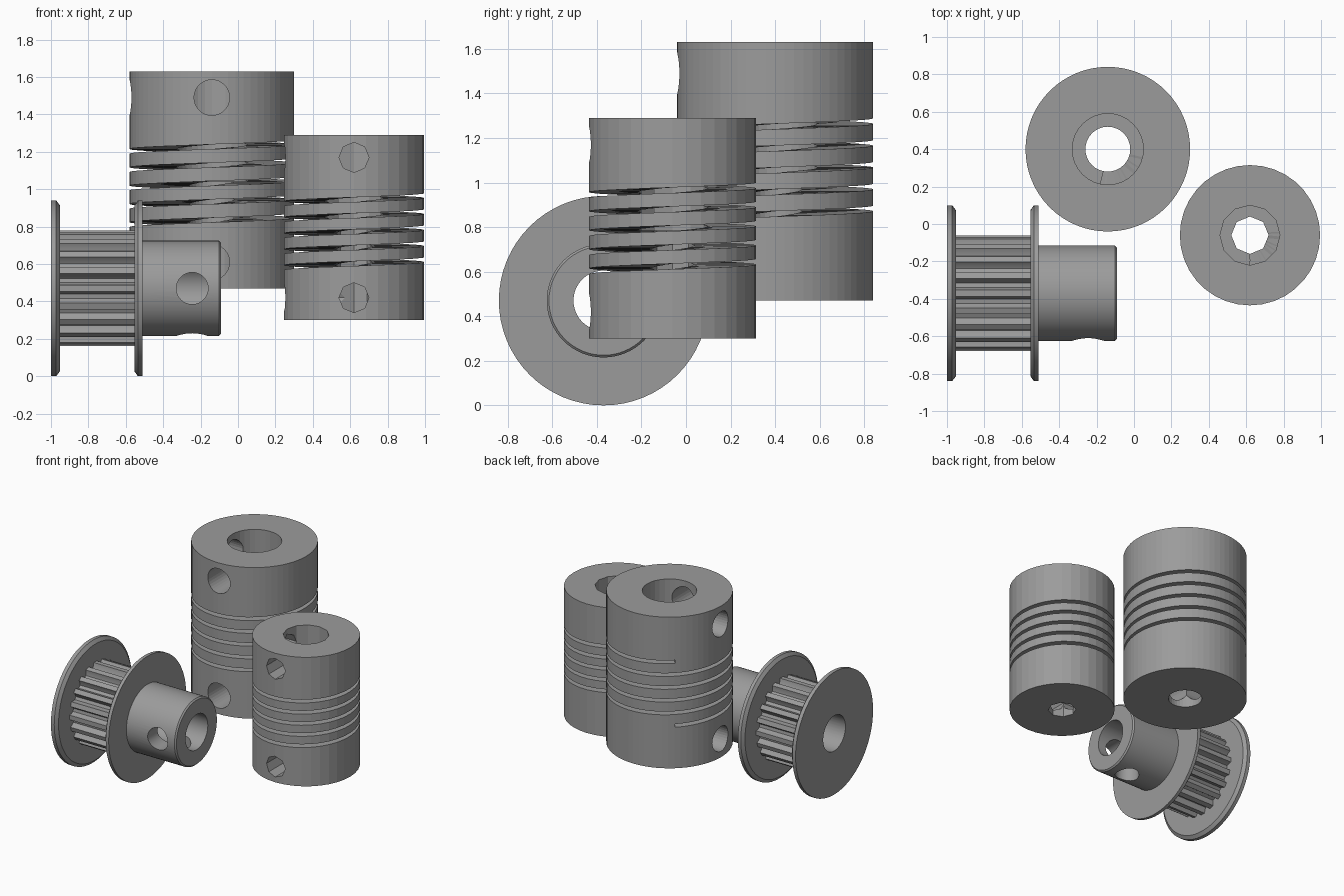
import bpy, bmesh, math
from mathutils import Vector, Matrix

if "Cube" in bpy.data.objects:
    bpy.data.objects.remove(bpy.data.objects["Cube"])

TAU = 2 * math.pi
metal = bpy.data.materials.new("grey_metal")
metal.diffuse_color = (0.33, 0.33, 0.33, 1)
metal.use_nodes = True
metal.node_tree.nodes["Principled BSDF"].inputs["Base Color"].default_value = metal.diffuse_color


def make_object(name, bm):
    bmesh.ops.recalc_face_normals(bm, faces=bm.faces)
    mesh = bpy.data.meshes.new(name)
    bm.to_mesh(mesh)
    bm.free()
    mesh.materials.append(metal)
    obj = bpy.data.objects.new(name, mesh)
    bpy.context.collection.objects.link(obj)
    return obj


def cylinder(name, start, end, radius, sides):
    start, end = Vector(start), Vector(end)
    axis = end - start
    bm = bmesh.new()
    mat = Matrix.Translation((start + end) / 2) @ axis.to_track_quat('Z', 'Y').to_matrix().to_4x4()
    bmesh.ops.create_cone(bm, cap_ends=True, segments=sides, radius1=radius,
                          radius2=radius, depth=axis.length, matrix=mat)
    return make_object(name, bm)


def cut(obj, cutter):
    cutter.hide_render = True
    mod = obj.modifiers.new("cut", 'BOOLEAN')
    mod.operation = 'DIFFERENCE'
    mod.solver = 'EXACT'
    mod.object = cutter
    bpy.context.view_layer.update()
    dg = bpy.context.evaluated_depsgraph_get()
    mesh = bpy.data.meshes.new_from_object(obj.evaluated_get(dg))
    obj.modifiers.clear()
    obj.data = mesh
    bpy.data.objects.remove(cutter)


def helix_slot(cx, cy, r_in, r_out, z_start, pitch, turns, start_deg, height, steps):
    """Rectangular section swept along a rising helix."""
    bm = bmesh.new()
    prev = None
    total = int(turns * steps)
    for i in range(total + 1):
        a = math.radians(start_deg) + TAU * i / steps
        z = z_start + pitch * i / steps
        ring = [bm.verts.new((cx + r * math.cos(a), cy + r * math.sin(a), z + h))
                for r, h in ((r_in, -height / 2), (r_out, -height / 2),
                             (r_out, height / 2), (r_in, height / 2))]
        if prev:
            for k in range(4):
                bm.faces.new((prev[k], prev[(k + 1) % 4], ring[(k + 1) % 4], ring[k]))
        else:
            bm.faces.new(ring)
        prev = ring
    bm.faces.new(prev[::-1])
    bmesh.ops.triangulate(bm, faces=bm.faces)
    return make_object("slot_cutter", bm)


def coupler(name, cx, cy, z0, z1, radius, sides, bore_low, low_sides, bore_top, top_sides,
            screw_r, screw_sides, screw_inset, slot_z, pitch):
    body = cylinder(name, (cx, cy, z0), (cx, cy, z1), radius, sides)
    mid = (z0 + z1) / 2 - 0.01
    # stepped bore
    cut(body, cylinder("c", (cx, cy, z0 - .1), (cx, cy, z1 + .1), bore_low, low_sides))
    cut(body, cylinder("c", (cx, cy, mid), (cx, cy, z1 + .1), bore_top, top_sides))
    # set screw holes on the front and left
    for z in (z0 + screw_inset, z1 - screw_inset):
        for dx, dy in ((0, -1), (-1, 0)):
            cut(body, cylinder("c", (cx, cy, z),
                               (cx + dx * (radius + .1), cy + dy * (radius + .1), z),
                               screw_r, screw_sides))
    # flexible spiral slot
    cut(body, helix_slot(cx, cy, bore_low * 0.6, radius + .05, slot_z, pitch, 5, 130, 0.025, 40))
    return body


coupler("large_coupler", -0.14, 0.40, 0.47, 1.63, 0.44, 64, 0.12, 32, 0.19, 32,
        0.095, 32, 0.14, 0.797, 0.098)
coupler("small_coupler", 0.62, -0.06, 0.30, 1.29, 0.375, 36, 0.10, 8, 0.16, 12,
        0.08, 8, 0.12, 0.569, 0.0855)

# Pulley, turned about an axis along x
PY, PZ, BORE = -0.37, 0.47, 0.135


def turned(name, rings):
    """Closed solid from rings of (x, [(angle, radius), ...])."""
    bm = bmesh.new()
    loops = [[bm.verts.new((x, PY + r * math.cos(a), PZ + r * math.sin(a))) for a, r in ring]
             for x, ring in rings]
    n = len(loops[0])
    for i, cur in enumerate(loops):
        nxt = loops[(i + 1) % len(loops)]
        for k in range(n):
            bm.faces.new((cur[k], cur[(k + 1) % n], nxt[(k + 1) % n], nxt[k]))
    return make_object(name, bm)


def circle(r, n=64):
    return [(TAU * k / n, r) for k in range(n)]


outer_flange = turned("outer_flange", [
    (x, circle(r)) for x, r in ((-1, BORE), (-1, 0.47), (-0.972, 0.47),
                                (-0.953, 0.445), (-0.953, BORE))])

# toothed drum: flat lands with rounded grooves
TEETH = 20
tooth = ((0, .31), (.36, .31), (.42, .288), (.54, .27), (.82, .27), (.94, .288))
outline = [(TAU * (t + f - .18) / TEETH, r) for t in range(TEETH) for f, r in tooth]
inner = [(a, BORE) for a, r in outline]
drum = turned("toothed_drum", [(-0.96, inner), (-0.96, outline), (-0.545, outline), (-0.545, inner)])

hub = turned("hub_and_inner_flange", [
    (x, circle(r)) for x, r in ((-0.553, BORE), (-0.553, 0.445), (-0.535, 0.47), (-0.51, 0.47),
                                (-0.51, 0.255), (-0.102, 0.255), (-0.092, 0.245), (-0.092, BORE))])
# set screw holes on the front and underside of the hub
for dy, dz in ((-1, 0), (0, -1)):
    cut(hub, cylinder("c", (-0.245, PY, PZ), (-0.245, PY + dy * .35, PZ + dz * .35), 0.085, 32))

for obj in (outer_flange, drum, hub):
    bpy.ops.object.select_all(action='DESELECT')
    obj.select_set(True)
    bpy.context.view_layer.objects.active = obj
    bpy.ops.object.shade_smooth_by_angle(angle=math.radians(30))
